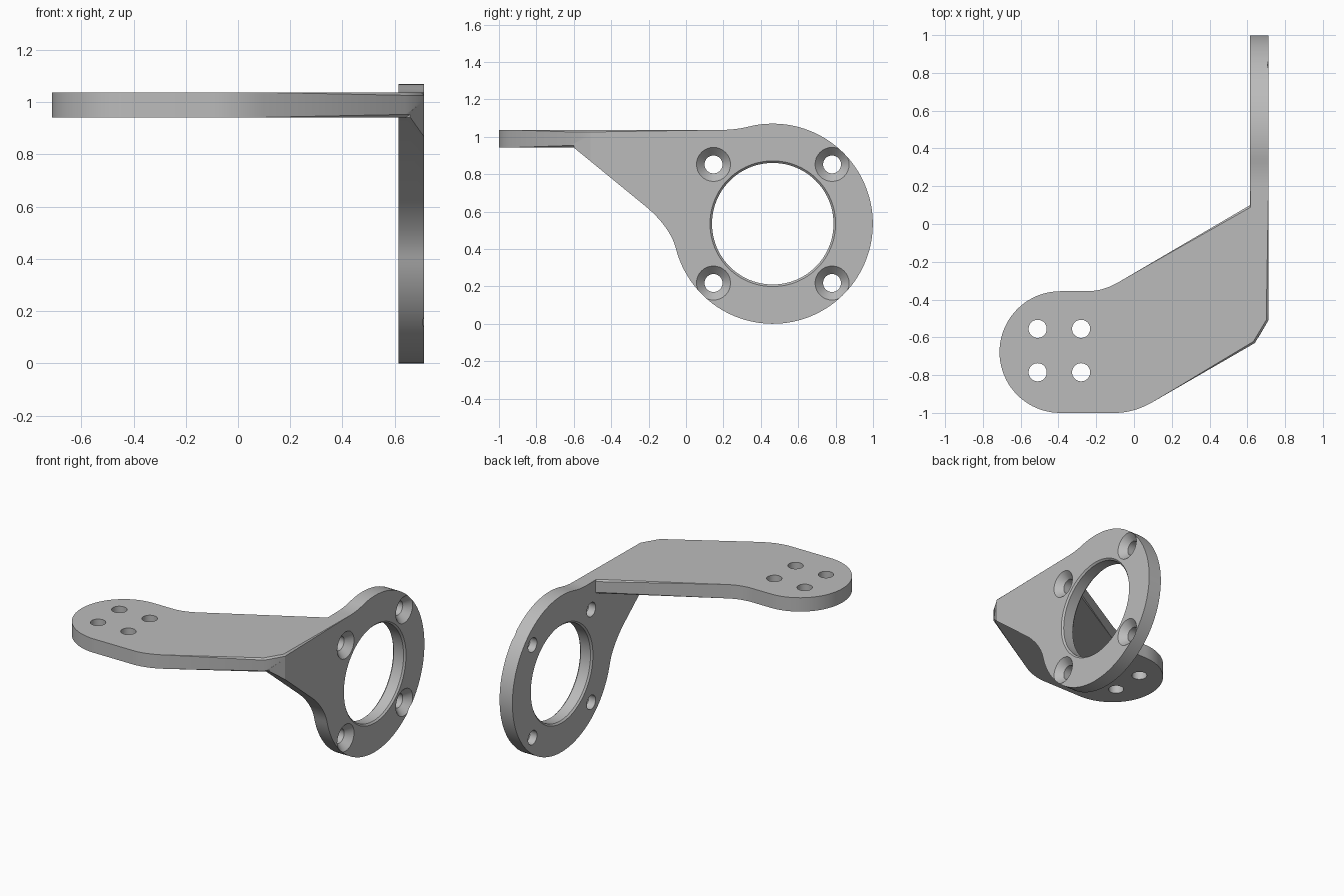
import bpy, bmesh
from math import sin, cos, radians
from mathutils import Vector

cube = bpy.data.objects.get("Cube")
if cube:
    bpy.data.objects.remove(cube, do_unlink=True)

X_IN, X_OUT = 0.615, 0.712      # upright plate faces
Z_LOW, Z_TOP = 0.942, 1.037     # top plate faces
CHAMFER = 0.011
RING_Y, RING_Z, RING_R = 0.464, 0.535, 0.535


def flat(u, v, w):
    return Vector((u, v, w))


def upright(u, v, w):
    return Vector((w, u, v))


def arc(cx, cy, r, a0, a1, n):
    angles = [radians(a0 + (a1 - a0) * i / n) for i in range(n + 1)]
    return [(cx + r * cos(a), cy + r * sin(a)) for a in angles]


def blend(a, b, c, n=10):
    """Smooth curve from a to c, pulled towards corner b."""
    a, b, c = Vector(a), Vector(b), Vector(c)
    ts = [i / n for i in range(n + 1)]
    return [tuple(a * (1 - t) ** 2 + b * 2 * t * (1 - t) + c * t * t) for t in ts]


def make_object(name, bm):
    bmesh.ops.recalc_face_normals(bm, faces=bm.faces)
    mesh = bpy.data.meshes.new(name)
    bm.to_mesh(mesh)
    bm.free()
    obj = bpy.data.objects.new(name, mesh)
    bpy.context.collection.objects.link(obj)
    return obj


def prism(name, outline, place, low, high, soft=None):
    """Extruded outline; rim edges that satisfy soft are chamfered."""
    bm = bmesh.new()
    rings = [[bm.verts.new(place(u, v, w)) for u, v in outline] for w in (low, high)]
    caps = [bm.faces.new(ring) for ring in rings]
    n = len(outline)
    for i in range(n):
        j = (i + 1) % n
        bm.faces.new((rings[0][i], rings[0][j], rings[1][j], rings[1][i]))
    if soft:
        rim = [e for cap in caps for e in cap.edges
               if soft((e.verts[0].co + e.verts[1].co) / 2)]
        bmesh.ops.bevel(bm, geom=rim, offset=CHAMFER, segments=1, affect='EDGES')
    return make_object(name, bm)


def turned(name, profile, u, v, place, n):
    """Turned cutter from (position along axis, radius) pairs."""
    bm = bmesh.new()
    rings = [[bm.verts.new(place(x, y, w)) for x, y in arc(u, v, r, 0, 360, n)[:-1]]
             for w, r in profile]
    bm.faces.new(rings[0])
    bm.faces.new(rings[-1])
    for a, b in zip(rings, rings[1:]):
        for i in range(n):
            j = (i + 1) % n
            bm.faces.new((a[i], a[j], b[j], b[i]))
    return make_object(name, bm)


def combine(obj, other, operation):
    mod = obj.modifiers.new("combine", 'BOOLEAN')
    mod.operation, mod.solver, mod.object = operation, 'EXACT', other
    bpy.context.view_layer.objects.active = obj
    bpy.ops.object.modifier_apply(modifier=mod.name)
    bpy.data.objects.remove(other, do_unlink=True)


# Top plate: rounded tail, angled arm, clipped corner
tail = arc(-0.39, -0.678, 0.322, 90, 270, 40)
front_bend = blend((-0.1, -1.0), (0.0, -1.0), (0.1, -0.942))
back_bend = blend((-0.08, -0.307), (-0.163, -0.356), (-0.25, -0.356))
top_outline = (tail + front_bend + [(0.64, -0.63), (X_OUT, -0.51), (X_OUT, 0.1),
                                    (X_IN, 0.1)] + back_bend)
bracket = prism("bracket", top_outline, flat, Z_LOW, Z_TOP,
                lambda m: not (m.x > X_IN and m.y > 0.09))

# Upright plate: ring with a gusset running forward under the top plate
ring = arc(RING_Y, RING_Z, RING_R, 194, 465, 90)
crown_bend = blend(ring[-1], (0.26, Z_TOP), (0.2, Z_TOP), 6)
gusset_bend = blend((-0.2, 0.615), (-0.082, 0.508), ring[0])
side_outline = (ring + crown_bend[1:] + [(-0.45, Z_TOP), (-0.6, Z_LOW + 0.02),
                                         (-0.6, Z_LOW)] + gusset_bend[:-1])
side = prism("upright_plate", side_outline, upright, X_IN, X_OUT,
             lambda m: m.y > -0.2 or m.z > 1.03)
corner = prism("corner_cutter", [(0.5, -0.873), (0.85, -0.873), (0.85, -0.273)],
               flat, 0.4, 1.3)
combine(side, corner, 'DIFFERENCE')
combine(bracket, side, 'UNION')

# Large opening with chamfered rims
R = 0.325
wide = R + CHAMFER
opening = [(X_IN - 0.02, wide), (X_IN, wide), (X_IN + CHAMFER, R),
           (X_OUT - CHAMFER, R), (X_OUT, wide), (X_OUT + 0.02, wide)]
combine(bracket, turned("opening_cutter", opening, RING_Y, RING_Z, upright, 96),
        'DIFFERENCE')

# Four countersunk holes in the ring, four plain holes in the tail
sink = [(X_IN - 0.02, 0.048), (X_OUT - 0.045, 0.048), (X_OUT, 0.091),
        (X_OUT + 0.02, 0.11)]
plain = [(Z_LOW - 0.02, 0.048), (Z_TOP + 0.02, 0.048)]
for a in (-1, 1):
    for b in (-1, 1):
        combine(bracket, turned("sink_cutter", sink, RING_Y + a * 0.317,
                                RING_Z + b * 0.317, upright, 32), 'DIFFERENCE')
        combine(bracket, turned("hole_cutter", plain, -0.395 + a * 0.115,
                                -0.67 + b * 0.115, flat, 32), 'DIFFERENCE')

# Grey finish and smooth curves
grey = bpy.data.materials.new("grey_metal")
grey.use_nodes = True
colour = (0.5, 0.5, 0.5, 1)
grey.diffuse_color = colour
grey.node_tree.nodes["Principled BSDF"].inputs["Base Color"].default_value = colour
bracket.data.materials.clear()
bracket.data.materials.append(grey)
for face in bracket.data.polygons:
    face.material_index = 0
bpy.ops.object.select_all(action='DESELECT')
bracket.select_set(True)
bpy.context.view_layer.objects.active = bracket
bpy.ops.object.shade_smooth_by_angle(angle=radians(30))
